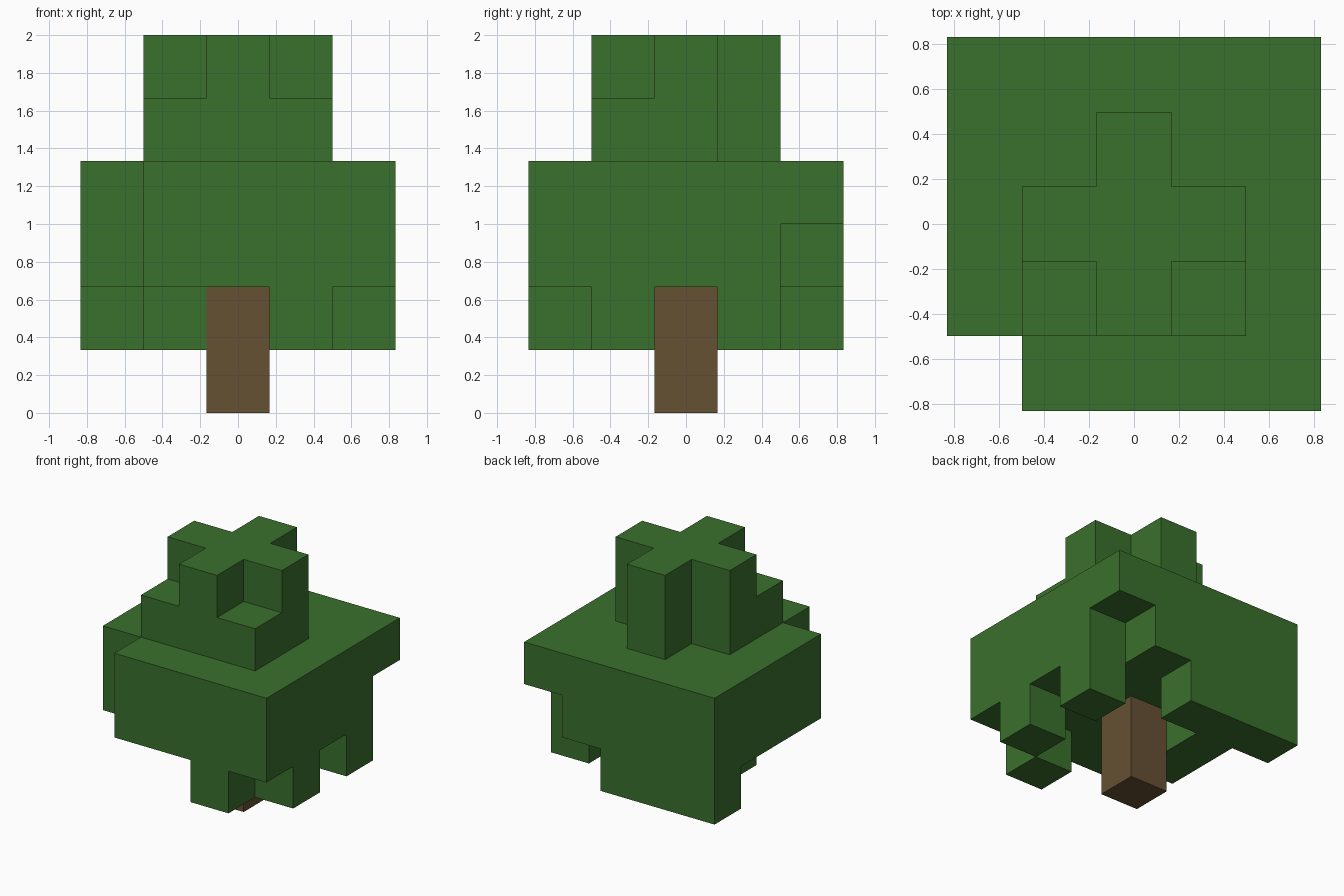
import bpy
import bmesh
from mathutils import Vector

cube = bpy.data.objects.get("Cube")
if cube:
    bpy.data.objects.remove(cube, do_unlink=True)

UNIT = 1 / 3  # edge of one block

# Foliage floor plans, lowest first; rows run back to front, columns along +x
FOLIAGE = [
    ["###..", ".#..#", ".#...", "....#", "...#."],  # hanging clumps
    ["####.", "#####", "#####", "#####", ".####"],  # lower canopy
    ["#####", "#####", "#####", "#####", ".####"],  # upper canopy
    [".....", "..#..", ".###.", ".###.", "....."],  # crown base
    [".....", "..#..", ".###.", "..#..", "....."],  # crown top
]


def make_material(name, color):
    mat = bpy.data.materials.new(name)
    mat.use_nodes = True
    mat.diffuse_color = color
    mat.node_tree.nodes["Principled BSDF"].inputs["Base Color"].default_value = color
    return mat


def build_blocks(name, cells, solid, mat):
    """Shell of the blocks: a quad on every side not touching a solid block."""
    bm = bmesh.new()
    for cell in sorted(cells):
        centre = Vector(cell) + Vector((0, 0, 0.5))
        for axis in range(3):
            for sign in (-1, 1):
                n = Vector((0, 0, 0))
                n[axis] = sign
                if tuple(int(c) for c in Vector(cell) + n) in solid:
                    continue
                u = Vector((0, 0, 0))
                u[(axis + 1) % 3] = 0.5
                v = n.cross(u)
                mid = centre + n / 2
                corners = (mid - u - v, mid + u - v, mid + u + v, mid - u + v)
                bm.faces.new([bm.verts.new(p * UNIT) for p in corners])
    bmesh.ops.remove_doubles(bm, verts=bm.verts, dist=0.001)
    mesh = bpy.data.meshes.new(name)
    bm.to_mesh(mesh)
    bm.free()
    mesh.materials.append(mat)
    obj = bpy.data.objects.new(name, mesh)
    bpy.context.collection.objects.link(obj)
    return obj


# Block positions of both parts
trunk = {(0, 0, 0), (0, 0, 1)}
foliage = {
    (col - 2, 2 - row, level)
    for level, plan in enumerate(FOLIAGE, start=1)
    for row, line in enumerate(plan)
    for col, mark in enumerate(line)
    if mark == "#"
}
solid = trunk | foliage

build_blocks("trunk", trunk, solid, make_material("bark brown", (0.133, 0.082, 0.033, 1)))
build_blocks("foliage", foliage, solid, make_material("leaf green", (0.042, 0.162, 0.026, 1)))
